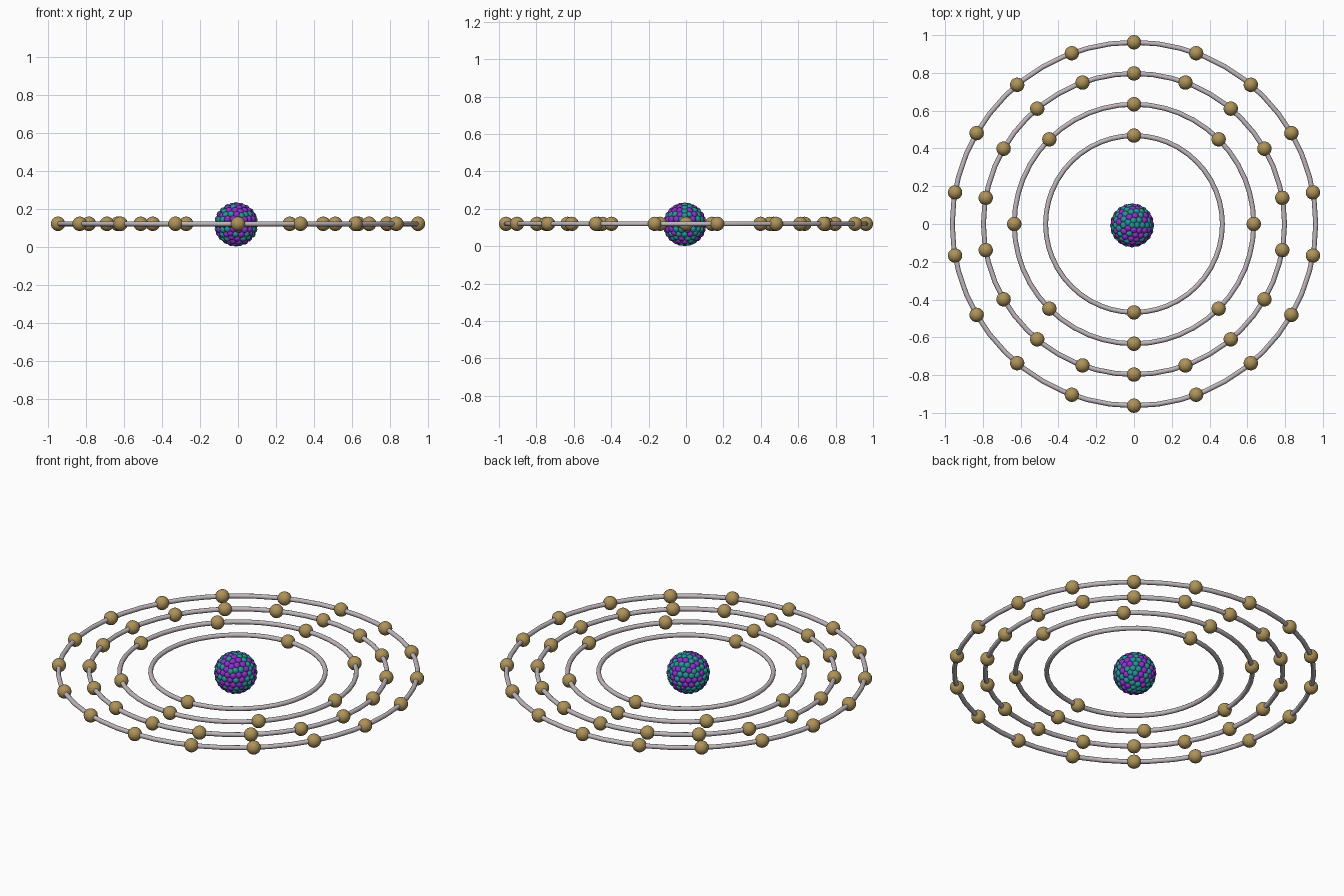
import bpy, bmesh, math, random
from mathutils import Vector, Matrix

if "Cube" in bpy.data.objects:
    bpy.data.objects.remove(bpy.data.objects["Cube"])

random.seed(4)
Z = 0.12                                   # height of the orbit plane


def material(name, rgb):
    m = bpy.data.materials.new(name)
    m.diffuse_color = (*rgb, 1)
    m.use_nodes = True
    m.node_tree.nodes["Principled BSDF"].inputs["Base Color"].default_value = m.diffuse_color
    return m


def make_object(name, bm, mat):
    for f in bm.faces:
        f.smooth = True
    me = bpy.data.meshes.new(name)
    bm.to_mesh(me)
    bm.free()
    me.materials.append(mat)
    ob = bpy.data.objects.new(name, me)
    bpy.context.collection.objects.link(ob)
    return ob


def balls(name, points, radius, mat, u, v):
    bm = bmesh.new()
    for p in points:
        bmesh.ops.create_uvsphere(bm, u_segments=u, v_segments=v, radius=radius,
                                  matrix=Matrix.Translation(p))
    return make_object(name, bm, mat)


gold = material("electron_gold", (0.42, 0.29, 0.10))
grey = material("ring_grey", (0.52, 0.47, 0.50))
purple = material("proton_purple", (0.26, 0.03, 0.60))
teal = material("neutron_teal", (0.02, 0.29, 0.31))

# Orbit rings, each with evenly spaced electrons starting at +y
for i, (R, count) in enumerate([(0.468, 2), (0.634, 8), (0.797, 18), (0.962, 18)], 1):
    bpy.ops.mesh.primitive_torus_add(major_radius=R, minor_radius=0.013,
                                     major_segments=48, minor_segments=12,
                                     location=(0, 0, Z))
    ring = bpy.context.object
    ring.name = f"orbit_ring_{i}"
    ring.data.materials.append(grey)
    bpy.ops.object.shade_smooth()
    angles = [math.pi / 2 + 2 * math.pi * k / count for k in range(count)]
    balls(f"electrons_{i}", [Vector((R * math.cos(a), R * math.sin(a), Z)) for a in angles],
          0.038, gold, 24, 14)

# Nucleus: small balls packed over a sphere, randomly proton or neutron
centre = Vector((-0.01, -0.007, 0.117))
shell = bmesh.new()
bmesh.ops.create_icosphere(shell, subdivisions=3, radius=0.098)
spots = [v.co + centre for v in shell.verts]
shell.free()
random.shuffle(spots)
half = int(len(spots) * 0.46)
balls("protons", spots[:half], 0.019, purple, 16, 10)
balls("neutrons", spots[half:], 0.019, teal, 16, 10)
